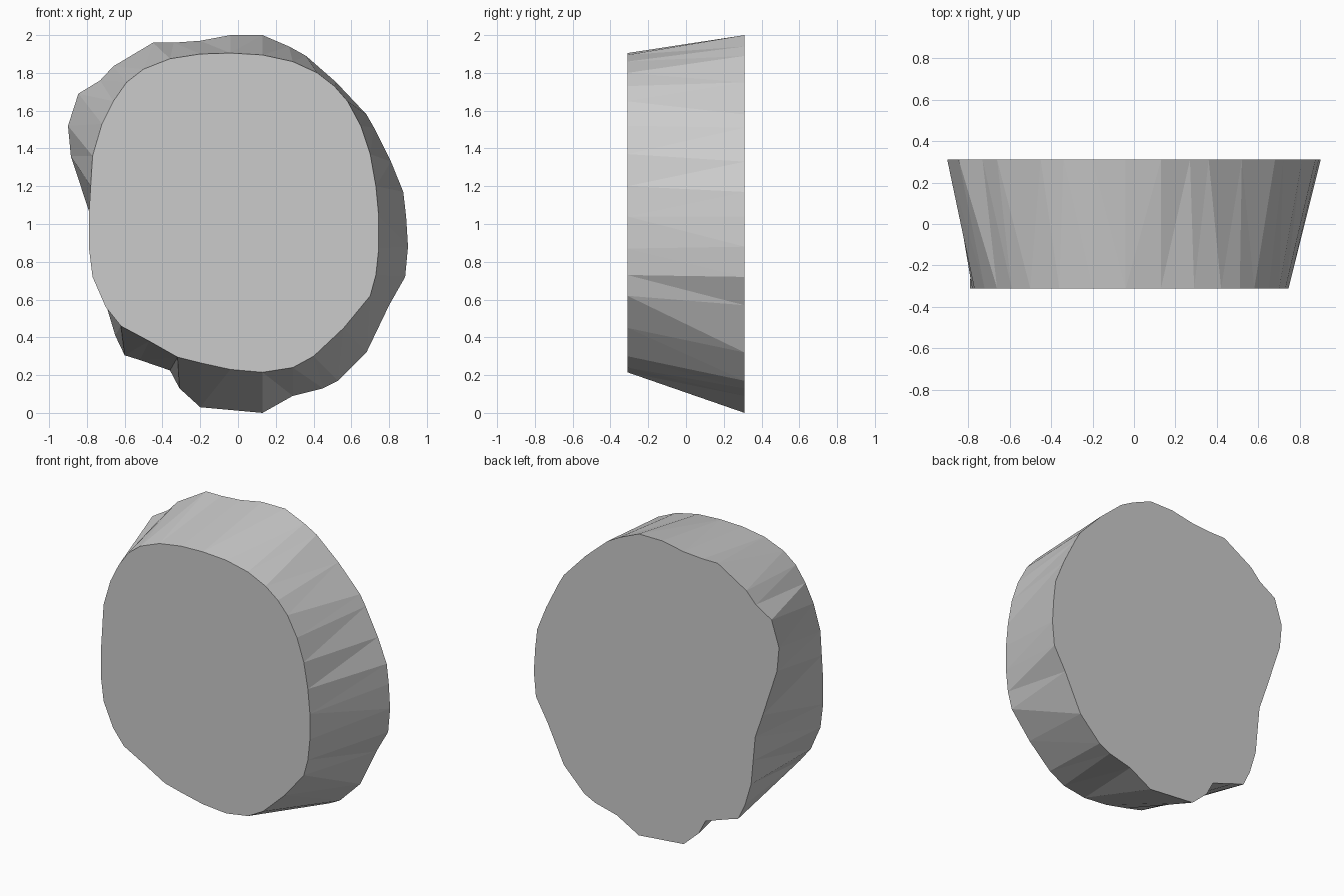
import bpy, bmesh
from math import atan2, pi

# Outlines (x, z), clockwise seen from the front, starting at the top
FRONT = [(-.04, 1.905), (.13, 1.895), (.29, 1.86), (.42, 1.80), (.51, 1.73), (.58, 1.65),
         (.65, 1.52), (.70, 1.37), (.73, 1.20), (.745, 1.04), (.745, .87), (.73, .73),
         (.70, .62), (.56, .45), (.40, .30), (.29, .24), (.13, .215), (-.04, .23),
         (-.20, .265), (-.32, .295), (-.47, .38), (-.62, .46), (-.70, .56), (-.77, .72),
         (-.79, .88), (-.79, 1.04), (-.78, 1.20), (-.77, 1.36), (-.72, 1.53), (-.66, 1.65),
         (-.59, 1.75), (-.50, 1.82), (-.36, 1.875), (-.20, 1.90)]
BACK = [(-.04, 2.0), (.13, 2.0), (.27, 1.94), (.36, 1.89), (.52, 1.75), (.68, 1.58),
        (.72, 1.51), (.81, 1.33), (.875, 1.17), (.89, 1.04), (.90, .88), (.885, .72),
        (.80, .57), (.68, .32), (.53, .17), (.45, .13), (.29, .09), (.13, 0),
        (-.20, .03), (-.31, .13), (-.36, .225), (-.52, .28), (-.60, .305), (-.65, .41),
        (-.695, .56), (-.71, .72), (-.725, .88), (-.78, 1.04), (-.885, 1.36), (-.90, 1.52),
        (-.845, 1.69), (-.73, 1.76), (-.66, 1.835), (-.45, 1.96), (-.34, 1.96), (-.20, 1.97)]
HALF_DEPTH = .31


def angles(outline):
    """Clockwise angle of every point from the first, closed by a full turn."""
    a = [atan2(x, z - 1) for x, z in outline]
    return [(v - a[0]) % (2 * pi) for v in a] + [2 * pi]


bm = bmesh.new()
front = [bm.verts.new((x, -HALF_DEPTH, z)) for x, z in FRONT]
back = [bm.verts.new((x, HALF_DEPTH, z)) for x, z in BACK]

# Flat end caps
bm.faces.new(front)
bm.faces.new(back)

# Faceted side wall: zip the two outlines together by angle
fa, ba = angles(FRONT), angles(BACK)
nf, nb = len(front), len(back)
i = j = 0
while i < nf or j < nb:
    f, b = front[i % nf], back[j % nb]
    if j == nb or (i < nf and fa[i] + fa[i + 1] <= ba[j] + ba[j + 1]):
        i += 1
        bm.faces.new((f, front[i % nf], b))
    else:
        j += 1
        bm.faces.new((f, back[j % nb], b))

bmesh.ops.recalc_face_normals(bm, faces=bm.faces)
mesh = bpy.data.meshes.new("stone_slab")
bm.to_mesh(mesh)
bm.free()
bpy.context.collection.objects.link(bpy.data.objects.new("stone_slab", mesh))
